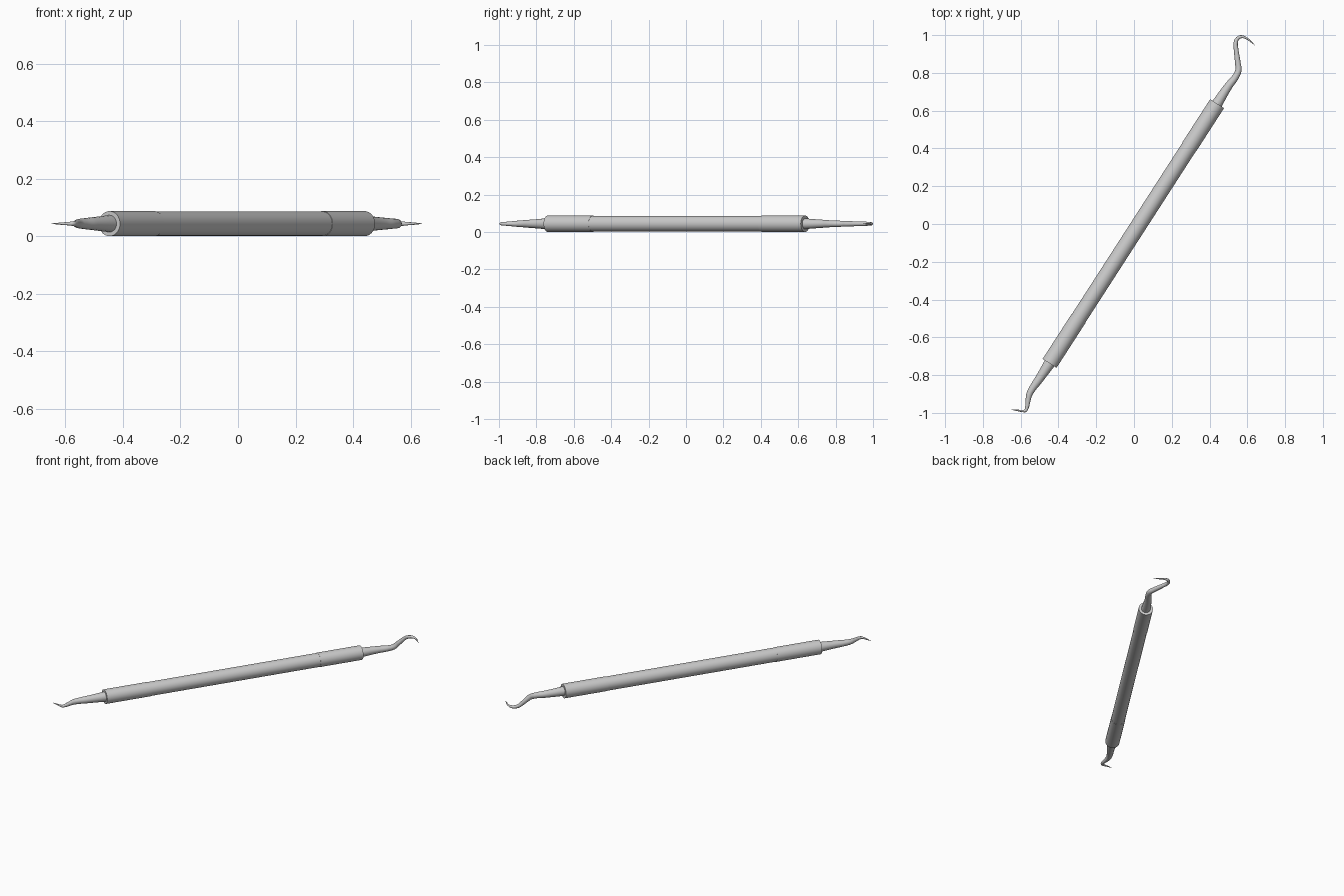
import bpy, math
from mathutils import Vector

if "Cube" in bpy.data.objects:
    bpy.data.objects.remove(bpy.data.objects["Cube"])

Z = 0.0437                                  # height of the tool's centre plane
TOP = Vector((0.440, 0.637, Z))             # handle ends
BOT = Vector((-0.447, -0.738, Z))
AXIS = (TOP - BOT).normalized()


def smooth(ob):
    bpy.ops.object.select_all(action='DESELECT')
    ob.select_set(True)
    bpy.context.view_layer.objects.active = ob
    bpy.ops.object.shade_smooth_by_angle(angle=math.radians(35))


def rod(name, a, b, r):
    bpy.ops.mesh.primitive_cylinder_add(vertices=32, radius=r, depth=(b - a).length,
                                        location=(a + b) / 2)
    ob = bpy.context.object
    ob.name = name
    ob.rotation_euler = AXIS.to_track_quat('Z', 'Y').to_euler()
    smooth(ob)
    return ob


def tapered(name, pts):
    """Swept round wire through (x, y, radius) points."""
    cu = bpy.data.curves.new(name, 'CURVE')
    cu.dimensions = '3D'
    cu.bevel_depth = 1.0
    cu.bevel_resolution = 6
    cu.use_fill_caps = True
    cu.resolution_u = 8
    sp = cu.splines.new('BEZIER')
    sp.bezier_points.add(len(pts) - 1)
    for p, (x, y, r) in zip(sp.bezier_points, pts):
        p.co = (x, y, Z)
        p.radius = r
        p.handle_left_type = p.handle_right_type = 'AUTO'
    ob = bpy.data.objects.new(name, cu)
    bpy.context.collection.objects.link(ob)
    bpy.ops.object.select_all(action='DESELECT')
    ob.select_set(True)
    bpy.context.view_layer.objects.active = ob
    bpy.ops.object.convert(target='MESH')
    smooth(bpy.context.object)


# handle: core with a slightly thicker sleeve at each end
rod("handle_core", BOT + AXIS * 0.02, TOP - AXIS * 0.02, 0.0422)
rod("upper_sleeve", TOP - AXIS * 0.272, TOP, 0.0437)
rod("lower_sleeve", BOT, BOT + AXIS * 0.285, 0.0437)

# upper shank: bends back, then curls into a sickle hook
s = TOP - AXIS * 0.02
tapered("upper_hook", [
    (s.x, s.y, 0.0295), (0.500, 0.730, 0.0215), (0.540, 0.783, 0.0175),
    (0.553, 0.815, 0.0165), (0.550, 0.850, 0.0150), (0.541, 0.920, 0.0125),
    (0.538, 0.955, 0.0115), (0.545, 0.978, 0.0100), (0.564, 0.991, 0.0085),
    (0.592, 0.985, 0.0055), (0.618, 0.966, 0.0035), (0.640, 0.946, 0.0008)])

# lower shank: bends down, then turns sharply into a pick
s = BOT + AXIS * 0.02
tapered("lower_pick", [
    (s.x, s.y, 0.0310), (-0.505, -0.825, 0.0225), (-0.543, -0.880, 0.0180),
    (-0.555, -0.905, 0.0160), (-0.561, -0.935, 0.0130), (-0.568, -0.975, 0.0095),
    (-0.575, -0.988, 0.0080), (-0.588, -0.990, 0.0060), (-0.615, -0.987, 0.0040),
    (-0.648, -0.983, 0.0008)])
